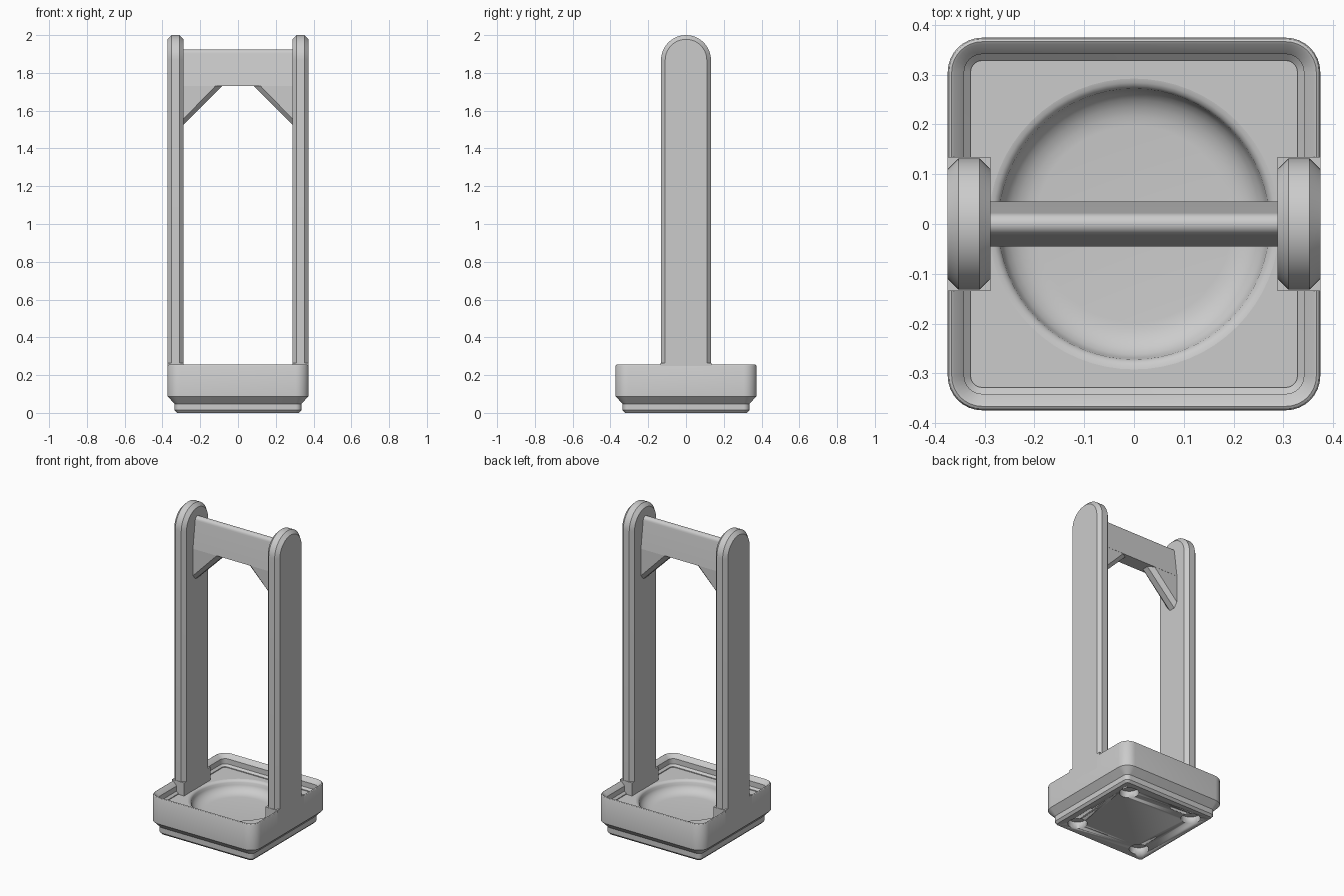
import bpy, bmesh
from math import pi, sin, cos, radians

if "Cube" in bpy.data.objects:
    bpy.data.objects.remove(bpy.data.objects["Cube"])


def finish(name, bm, smooth=None):
    bmesh.ops.recalc_face_normals(bm, faces=bm.faces)
    me = bpy.data.meshes.new(name)
    bm.to_mesh(me)
    bm.free()
    ob = bpy.data.objects.new(name, me)
    bpy.context.collection.objects.link(ob)
    if smooth:
        bpy.ops.object.select_all(action='DESELECT')
        bpy.context.view_layer.objects.active = ob
        ob.select_set(True)
        bpy.ops.object.shade_smooth_by_angle(angle=radians(smooth))
    return ob


def loft(name, rings, smooth=None):
    """Skin closed rings of equal point count and cap both ends."""
    bm = bmesh.new()
    loops = [[bm.verts.new(p) for p in r] for r in rings]
    n = len(loops[0])
    for a, b in zip(loops, loops[1:]):
        for i in range(n):
            j = (i + 1) % n
            bm.faces.new((a[i], a[j], b[j], b[i]))
    bm.faces.new(loops[0])
    bm.faces.new(loops[-1])
    return finish(name, bm, smooth)


def rounded_square(half, z, steps=8):
    r = max(half - 0.305, 0.006)
    pts = []
    for q in range(4):
        mid = pi / 4 + q * pi / 2
        cx = (half - r) * (1 if cos(mid) > 0 else -1)
        cy = (half - r) * (1 if sin(mid) > 0 else -1)
        for k in range(steps + 1):
            a = (q + k / steps) * pi / 2
            pts.append((cx + r * cos(a), cy + r * sin(a), z))
    return pts


def circle(r, z, cx=0, cy=0, n=64):
    return [(cx + r * cos(2 * pi * i / n), cy + r * sin(2 * pi * i / n), z)
            for i in range(n)]


def cut(target, cutter):
    mod = target.modifiers.new("cut", 'BOOLEAN')
    mod.operation = 'DIFFERENCE'
    mod.solver = 'EXACT'
    mod.object = cutter
    bpy.context.view_layer.objects.active = target
    bpy.ops.object.modifier_apply(modifier=mod.name)
    bpy.data.objects.remove(cutter)


# Base tray: stepped foot, straight wall, stacking rim, recessed floor
FLOOR = 0.18
section = [(0.322, 0), (0.335, 0.014), (0.335, 0.048), (0.374, 0.088),
           (0.374, 0.247), (0.371, 0.253), (0.366, 0.256), (0.361, 0.253),
           (0.341, 0.230), (0.341, 0.197), (0.328, 0.185), (0.328, FLOOR)]
tray = loft("base_tray", [rounded_square(h, z) for h, z in section], 30)

# Dished recess in the floor: rounded lip, then hollow sides, flat bottom
bowl = [(0.295, FLOOR + 0.02), (0.292, FLOOR)]
bowl += [(0.292 - 0.022 * sin(a), FLOOR - 0.022 * (1 - cos(a)))
         for a in (radians(d) for d in (22, 44, 66))]
r0, z0 = bowl[-1]
bowl += [(r0 - 0.075 * (1 - cos(a)), z0 - 0.06 * sin(a))
         for a in (radians(d) for d in range(15, 91, 15))]
cut(tray, loft("bowl_cutter", [circle(r, z) for r, z in bowl], 30))

# Four blind holes under the foot
for sx in (-1, 1):
    for sy in (-1, 1):
        cut(tray, loft("hole_cutter", [circle(0.057, z, sx * 0.233, sy * 0.233, 32)
                                       for z in (-0.02, 0.043)], 30))


# Upright posts with rounded tops, chamfered edges and square root blocks
def post_ring(x, r, bottom=0.17, centre=1.868, n=24):
    arc = [(x, r * cos(pi * i / n), centre + r * sin(pi * i / n)) for i in range(n + 1)]
    return [(x, r, bottom)] + arc + [(x, -r, bottom)]


def box_ring(x, y, za, zb):
    return [(x, -y, za), (x, y, za), (x, y, zb), (x, -y, zb)]


for side, s in (("left", -1), ("right", 1)):
    loft(side + "_post", [post_ring(s * x, r) for x, r in
                          ((0.288, 0.11), (0.31, 0.132), (0.352, 0.132), (0.374, 0.11))], 25)
    loft(side + "_post_root", [box_ring(s * x, 0.135, 0.17, 0.264) for x in (0.288, 0.374)])

    # Diagonal gusset under the crossbar, with a chamfered lower edge
    bm = bmesh.new()
    for y in (-1, 1):
        for x, w, z in ((0.115, 0.044, 1.735), (0.295, 0.044, 1.735), (0.295, 0.044, 1.55),
                        (0.08, 0.02, 1.735), (0.295, 0.02, 1.52)):
            bm.verts.new((s * x, y * w, z))
    bmesh.ops.convex_hull(bm, input=bm.verts)
    finish(side + "_gusset", bm)

# Crossbar: tapered section with a rounded top
top = [(0.022 * cos(pi * i / 8), 1.903 + 0.022 * sin(pi * i / 8)) for i in range(9)]
bar = [(0.045, 1.73)] + top + [(-0.045, 1.73)]
loft("crossbar", [[(x, y, z) for y, z in bar] for x in (-0.295, 0.295)], 30)
